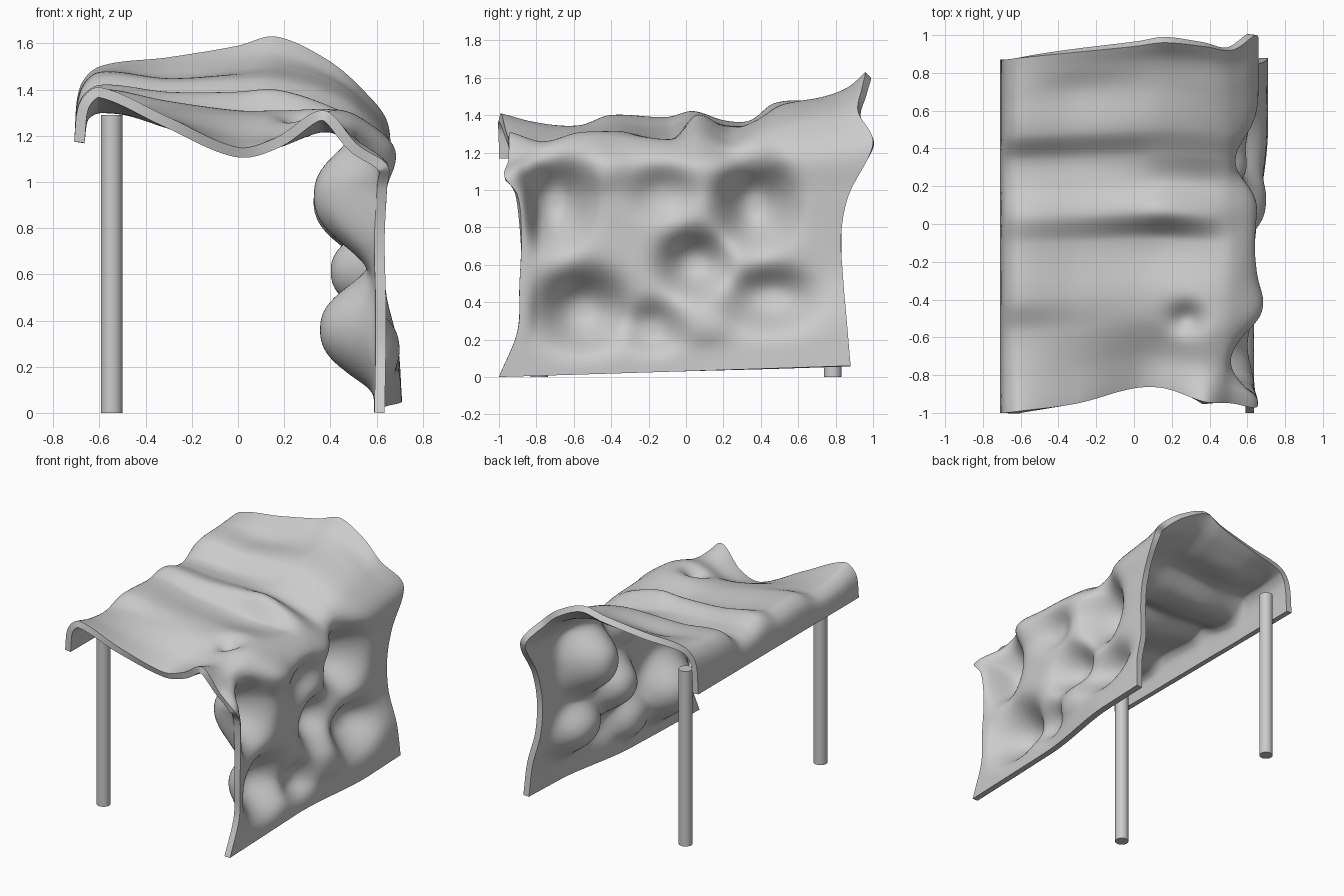
import bpy, bmesh, math

if "Cube" in bpy.data.objects:
    bpy.data.objects.remove(bpy.data.objects["Cube"])

# cross-section stations: the roof, then down the wall
ROOF_X = [-0.6, -0.3, 0.0, 0.16, 0.37, 0.52, 0.65]
WALL_Z = [0.97, 0.75, 0.5, 0.25, 0.0]
Y_FRONT = [-1, -1, -.99, -.95, -.87, -.87, -.94, -.95, -.97, -.90, -.88, -.89, -.90, -1.0]
Y_BACK = [.87, .87, .88, .91, .94, .96, .94, .92, 1.0, .87, .83, .84, .86, .88]
# roof heights: one row per cross-section from front to back
ROWS_Y = [-1, -.8, -.57, -.4, -.08, .07, .25, .40, .54, .78, .91, 1]
ROOF_Z = [
    [1.41, 1.28, 1.15, 1.19, 1.31, 1.16, 1.07],
    [1.36, 1.28, 1.20, 1.20, 1.26, 1.22, 1.12],
    [1.345, 1.32, 1.29, 1.29, 1.32, 1.28, 1.15],
    [1.40, 1.35, 1.31, 1.31, 1.32, 1.28, 1.15],
    [1.39, 1.33, 1.29, 1.27, 1.27, 1.26, 1.15],
    [1.42, 1.39, 1.39, 1.40, 1.34, 1.26, 1.13],
    [1.37, 1.35, 1.34, 1.32, 1.27, 1.22, 1.11],
    [1.37, 1.35, 1.36, 1.37, 1.33, 1.26, 1.12],
    [1.46, 1.44, 1.45, 1.45, 1.40, 1.32, 1.17],
    [1.48, 1.45, 1.48, 1.50, 1.45, 1.36, 1.20],
    [1.49, 1.50, 1.53, 1.55, 1.48, 1.38, 1.22],
    [1.50, 1.54, 1.59, 1.63, 1.54, 1.42, 1.25],
]
# hollows in the wall: y, z, depth, half width, half height
DENTS = [(.37, .93, .27, .18, .22), (-.70, .95, .27, .17, .23), (.05, .61, .19, .17, .15),
         (-.55, .36, .24, .21, .19), (.45, .42, .17, .21, .15), (-.12, .98, .08, .16, .13),
         (-.18, .26, .10, .14, .13), (-.45, 1.12, -.03, .12, .12), (.1, .3, -.04, .15, .12)]


def smooth(keys, vals, t):
    """Cubic interpolation through uneven keys."""
    n = len(keys)
    i = max(j for j in range(n - 1) if j == 0 or keys[j] <= t)
    h = keys[i + 1] - keys[i]

    def slope(j):
        a, b = max(j - 1, 0), min(j + 1, n - 1)
        return (vals[b] - vals[a]) / (keys[b] - keys[a])
    u = (t - keys[i]) / h
    return ((2*u**3 - 3*u*u + 1) * vals[i] + (u**3 - 2*u*u + u) * h * slope(i)
            + (3*u*u - 2*u**3) * vals[i + 1] + (u**3 - u*u) * h * slope(i + 1))


def ease(t):
    t = max(0, min(1, t))
    return t * t * (3 - 2 * t)


def hollow(y, z):
    """Total inward push of the wall."""
    return sum(d * math.exp(-(((y - a) / w)**2 + ((z - b) / h)**2)**1.3)
               for a, b, d, w, h in DENTS)


def add_object(name, bm):
    mesh = bpy.data.meshes.new(name)
    bm.to_mesh(mesh)
    bm.free()
    ob = bpy.data.objects.new(name, mesh)
    bpy.context.collection.objects.link(ob)
    bpy.ops.object.select_all(action='DESELECT')
    ob.select_set(True)
    bpy.context.view_layer.objects.active = ob
    return ob


# draped sheet
NU, NV = 170, 130
bm = bmesh.new()
grid = []
for j in range(NV + 1):
    v = j / NV
    yn = 2 * v - 1
    zs = [smooth(ROWS_Y, [r[k] for r in ROOF_Z], yn) for k in range(7)]
    flare = 0.075 * ease((yn + 0.2) / 0.8)
    px = [-.71, -.685] + ROOF_X + [.645, .635, .64, .64 + .7 * flare, .635 + flare]
    pz = [1.175, 1.175 + .72 * (zs[0] - 1.175)] + zs + [z + .06 * v * (1 - z) for z in WALL_Z]
    keys = [0]
    for a in range(1, len(px)):
        keys.append(keys[-1] + math.hypot(px[a] - px[a-1], pz[a] - pz[a-1]))
    row = []
    for i in range(NU + 1):
        t = keys[-1] * i / NU
        x, z = smooth(keys, px, t), smooth(keys, pz, t)
        yf, yb = smooth(keys, Y_FRONT, t), smooth(keys, Y_BACK, t)
        # folds run straight across; only the two ends follow the wavy edges
        y = -.96 + 1.88 * v + (yf + .96) * (1 - v)**3 + (yb - .92) * v**3
        if x > 0.4:
            fade = ease((z - .06 * v + .03) / .22) * ease((1 - abs(yn)) / .12)
            x -= fade * ease((x - .4) / .2) * hollow(y, z)
        # small pit in the roof corner
        if z > 1.1:
            z -= .08 * math.exp(-(((x - .28) / .09)**2 + ((y + .5) / .08)**2))
        row.append(bm.verts.new((x, y, z)))
    grid.append(row)
for j in range(NV):
    for i in range(NU):
        bm.faces.new((grid[j][i], grid[j][i+1], grid[j+1][i+1], grid[j+1][i]))
sheet = add_object("draped_sheet", bm)
mod = sheet.modifiers.new("thickness", 'SOLIDIFY')
mod.thickness = 0.045
mod.offset = -1
bpy.ops.object.modifier_apply(modifier=mod.name)
for vert in sheet.data.vertices:
    vert.co.z = max(vert.co.z, 0)
bpy.ops.object.shade_smooth_by_angle(angle=math.radians(40))

# two support poles
for name, y in (("front_pole", -0.785), ("back_pole", 0.785)):
    bpy.ops.mesh.primitive_cylinder_add(vertices=32, radius=0.047, depth=1.29,
                                        location=(-0.547, y, 0.645))
    bpy.context.object.name = name
    bpy.ops.object.shade_smooth_by_angle(angle=math.radians(40))
